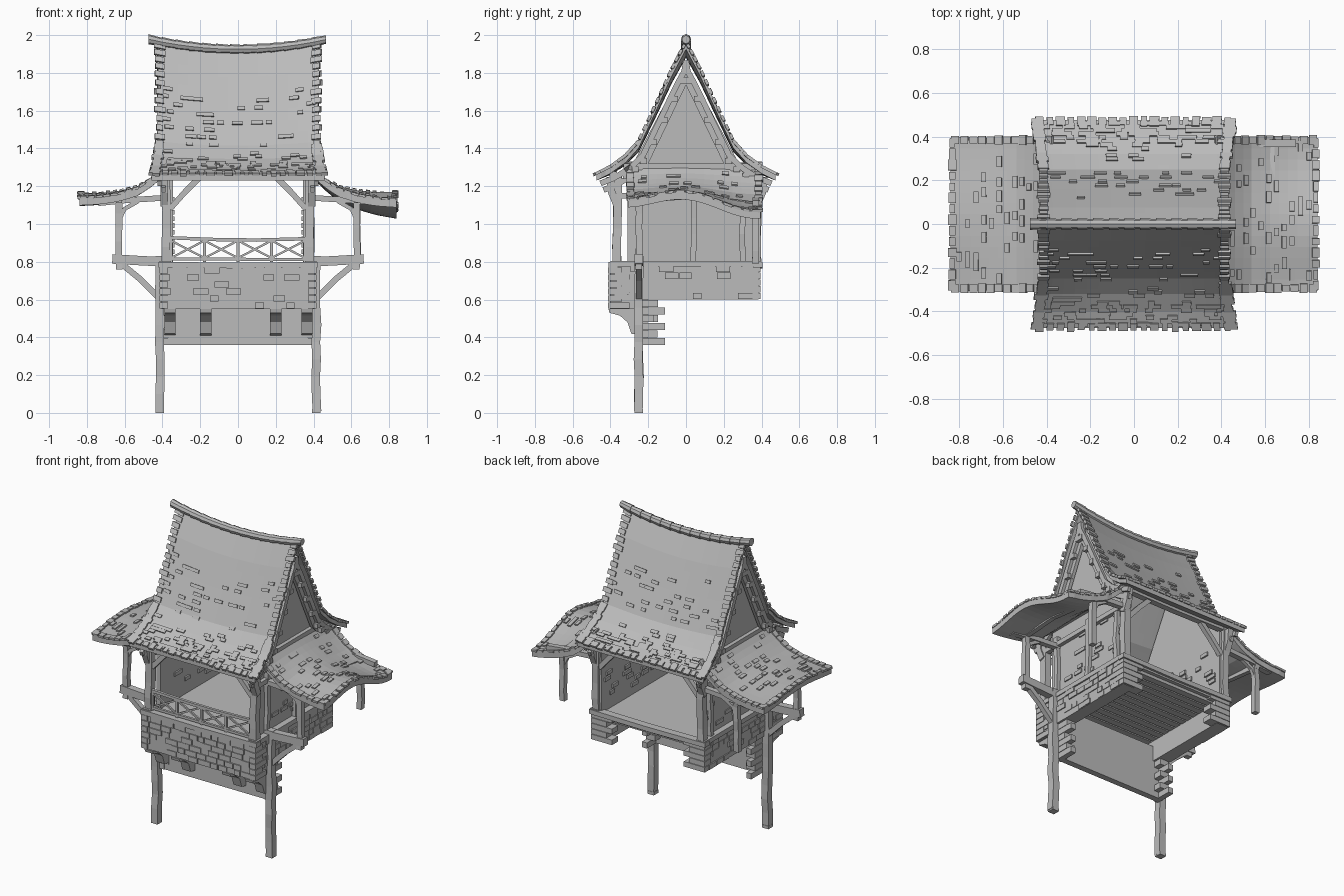
import bpy, bmesh, random
from math import sin, cos, pi
from mathutils import Vector as V

random.seed(4)
R = random.uniform
if "Cube" in bpy.data.objects:
    bpy.data.objects.remove(bpy.data.objects["Cube"])

grey = bpy.data.materials.new("plain grey")
grey.use_nodes = True
COLOUR = (0.5, 0.5, 0.5, 1)
grey.diffuse_color = COLOUR
grey.node_tree.nodes["Principled BSDF"].inputs["Base Color"].default_value = COLOUR

parts = {}


def mesh(name):
    return parts.setdefault(name, bmesh.new())


def loft(name, rings):
    """Skin a list of equal rings and cap both ends."""
    bm = mesh(name)
    rows = [[bm.verts.new(p) for p in ring] for ring in rings]
    n = len(rows[0])
    for a, b in zip(rows, rows[1:]):
        for i in range(n):
            bm.faces.new((a[i], a[(i + 1) % n], b[(i + 1) % n], b[i]))
    bm.faces.new(rows[0][::-1])
    bm.faces.new(rows[-1])


def frame_box(name, o, a, b, c):
    """Box centred on o with half axes a, b, c."""
    loft(name, [[o + i * a + j * b + k * c for i, j in ((-1, -1), (1, -1), (1, 1), (-1, 1))]
                for k in (-1, 1)])


def box(name, x0, x1, y0, y1, z0, z1):
    frame_box(name, V(((x0 + x1) / 2, (y0 + y1) / 2, (z0 + z1) / 2)),
              V(((x1 - x0) / 2, 0, 0)), V((0, (y1 - y0) / 2, 0)), V((0, 0, (z1 - z0) / 2)))


def beam(name, points, w, h=None, wobble=0.0):
    """Timber with a rectangular section along a path."""
    pts = [V(p) for p in points]
    h = h or w
    rings = []
    for i, p in enumerate(pts):
        d = (pts[min(i + 1, len(pts) - 1)] - pts[max(i - 1, 0)]).normalized()
        side = d.cross(V((0, 1, 0) if abs(d.y) < 0.8 else (0, 0, 1))).normalized()
        up = side.cross(d)
        p = p + V((R(-1, 1), R(-1, 1), 0)) * wobble
        rings.append([p + side * i * w / 2 + up * j * h / 2 for i, j in ((-1, -1), (1, -1), (1, 1), (-1, 1))])
    loft(name, rings)


def rough_post(name, x, y, z0, z1, w, n=5):
    beam(name, [(x, y, z0 + (z1 - z0) * i / n) for i in range(n + 1)], w, wobble=0.004)


def extrude_x(name, profile, x0, x1):
    loft(name, [[V((x, y, z)) for y, z in profile] for x in (x0, x1)])


def sample(profile, t):
    f = min(max(t, 0), 0.9999) * (len(profile) - 1)
    i = int(f)
    return V(profile[i]).lerp(V(profile[i + 1]), f - i)


# Roof surfaces, each as a function of two parameters
MAIN = [(0, 1.915), (.075, 1.78), (.16, 1.6), (.25, 1.415), (.32, 1.345), (.40, 1.295), (.475, 1.265)]
SIDE = [(.37, 1.325), (.44, 1.255), (.53, 1.20), (.63, 1.175), (.73, 1.165), (.84, 1.165)]


def main_roof(s):
    def f(u, t):
        y, z = sample(MAIN, t)
        width = .425 + .03 * max(0, t - .5) * 2
        return V((u * width, s * y, z + .045 * u * u * (1 - t)))
    return f


def side_roof(s):
    def f(u, t):
        x, z = sample(SIDE, t)
        y = .045 + .35 * u
        drop = .035 + .03 * u - .035 * cos(y * 9) if s > 0 else .015 - .015 * cos(y * 8)
        return V((s * x, y, z - t * drop))
    return f


def sheet(name, f, nu, nt, thick):
    """Thick curved roof sheet with slightly uneven edges."""
    bm = mesh(name)
    top, low = [], []
    for i in range(nu + 1):
        for j in range(nt + 1):
            edge = R(-.006, .012) if i in (0, nu) else 0
            p = f((2 * i / nu - 1) * (1 + edge), j / nt)
            top.append(bm.verts.new(p))
            low.append(bm.verts.new(p - V((0, 0, thick))))
    m = nt + 1
    for i in range(nu):
        for j in range(nt):
            q = (i * m + j, i * m + j + 1, (i + 1) * m + j + 1, (i + 1) * m + j)
            bm.faces.new([top[k] for k in q])
            bm.faces.new([low[k] for k in reversed(q)])
    rim = [i * m for i in range(nu)] + [nu * m + j for j in range(nt)]
    rim += [i * m + nt for i in range(nu, 0, -1)] + [j for j in range(nt, 0, -1)]
    for a, b in zip(rim, rim[1:] + rim[:1]):
        bm.faces.new((top[a], top[b], low[b], low[a]))


def shingle(name, f, u, t, w, l, h=.006):
    """Small slab lying on a roof surface."""
    o = f(u, t)
    a = (f(u + .02, t) - f(u - .02, t)).normalized()
    b = (f(u, min(t + .02, 1)) - f(u, max(t - .02, 0))).normalized()
    n = a.cross(b).normalized()
    n = n if n.z > 0 else -n
    frame_box(name, o + n * .002, a * w / 2, b * l / 2, n * h)


for s in (-1, 1):
    f = main_roof(s)
    sheet("main_roof", f, 16, 18, .035)
    for side in (-1, 1):
        for k in range(24):
            shingle("main_shingles", f, side * .975, (k + .5) / 24, R(.035, .065), .03, .008)
    for k in range(19):
        shingle("main_shingles", f, -.95 + k * .105, .985, R(.025, .045), R(.03, .05), .008)
    for k in range(110):
        t = random.choice((R(.25, .5), R(.6, .97), R(.75, .97)))
        shingle("main_shingles", f, R(-.92, .92), round(t * 28) / 28, R(.03, .06), .02)
    g = side_roof(s)
    sheet("side_roof", g, 14, 12, .04)
    for side in (-1, 1):
        for k in range(13):
            shingle("side_shingles", g, side * .97, (k + .5) / 13, R(.03, .045), .036, .007)
    for k in range(14):
        shingle("side_shingles", g, -.93 + k * .143, .985, R(.03, .05), R(.02, .04), .007)
    for k in range(40):
        shingle("side_shingles", g, R(-.9, .9), round(R(.15, .95) * 14) / 14, R(.03, .055), .022)

# Ridge of overlapping round tiles
for k in range(13):
    ends = []
    for q in (k, k + 1.1):
        x = -.475 + .935 * q / 13
        r = .027 if q == k else .022
        z = 1.925 + .05 * (x / .46) ** 2
        ends.append([V((x, r * cos(a * pi / 4), z + r * sin(a * pi / 4))) for a in range(8)])
    loft("ridge_tiles", ends)

# Walls, gables and timber frame, mirrored left and right
WALL = [(-.31, .78), (.38, .78), (.38, 1.24), (.28, 1.32), (0, 1.85), (-.28, 1.32), (-.31, 1.27)]
for s in (-1, 1):
    extrude_x("side_wall", WALL, s * .345, s * .375)
    for y in (-.365, .375):
        rough_post("frame_post", s * .38, y, .78, 1.27, .045)
        beam("corner_brace", [(s * .36, y, 1.08), (s * .28, y, 1.17), (s * .2, y, 1.25)], .03)
        beam("eave_bracket", [(s * .39, y, 1.1), (s * .39, y * 1.08, 1.17), (s * .39, y * 1.1, 1.25)], .04)
    for y in (-.25, .04, .3):
        rough_post("wall_post", s * .385, y, .78, 1.2, .03)
    beam("gable_beam", [(s * .385, -.33, 1.29), (s * .385, .38, 1.29)], .03, .06)
    beam("wall_plate", [(s * .385, -.4, .79), (s * .385, .4, .79)], .06, .03)
    beam("wall_plate", [(s * .385, -.4, 1.15), (s * .385, .4, 1.15)], .03, .03)
    for k in range(20):
        y, z = R(-.2, .33), .84 + .035 * random.randrange(9)
        w = R(.02, .035)
        box("wall_bricks", s * .335, s * .382, y - w, y + w, z, z + .024)
    # Barge boards following the roof, with small clips
    for d in (-1, 1):
        path = [sample(MAIN, k / 14) for k in range(15)]
        for inset, x in ((.05, .415), (.085, .395)):
            beam("barge_board", [(s * x, d * max(p.x - inset * .45, 0), p.y - inset) for p in path], .022, .03)
        for k in range(1, 8):
            p = sample(MAIN, k / 9.5)
            box("barge_clips", s * .385, s * .43, d * p.x - d * .055, d * p.x - d * .02, p.y - .085, p.y - .055)

    # Side roof supports
    x = s * .63
    for y in (-.25, .37):
        rough_post("side_post", x, y, .76 if y < 0 else .79, 1.13, .035)
        beam("side_roof_beam", [(s * .37, y, 1.14), (s * .6, y, 1.125), (s * .74, y, 1.11)], .03, .035)
        beam("side_bracket", [(x, y, 1.02), (s * .6, y, 1.08), (s * .53, y, 1.12)], .022)
    beam("side_purlin", [(x, -.28, 1.125), (x, 0, 1.145), (x, .39, 1.1)], .03)
    beam("side_arm", [(s * .38, -.25, .8), (s * .5, -.25, .805), (s * .665, -.25, .815)], .05, .045)
    beam("side_strut", [(s * .41, -.25, .6), (s * .52, -.25, .71), (s * .63, -.25, .8)], .032)
    rough_post("leg", s * .415, -.25, .01, .83, .046, 9)
    box("leg_foot", s * .392, s * .438, -.273, -.227, 0, .02)

    # Stone base sides with quoins at the back
    box("base_side", s * .32, s * .405, -.3, .385, .6, .78)
    for k in range(5):
        z = .602 + .036 * k
        y = -.38 + R(0, .03)
        while y < .33:
            w = R(.04, .08)
            if R(0, 1) < .65:
                box("base_bricks", s * .36, s * R(.408, .414), y, y + w, z, z + .032)
            y += w + .006
        depth = .3 if k % 2 else .26
        box("base_quoins", s * depth, s * .412, .33, .395, z, z + .033)
    # Quoins of the hanging wall
    for k in range(6):
        z = .36 + .04 * k
        box("hanging_quoins", s * (.33 if k % 2 else .36), s * .395, -.25, R(-.17, -.14) if k % 2 else -.11, z, z + .037)

# Floor, planks beneath it and sills
box("floor", -.39, .39, -.4, .39, .755, .785)
for k in range(12):
    y = -.26 + k * .053
    box("floor_planks", -.33, .33, y, y + .043, .735, .757)
for y in (-.385, .38):
    beam("floor_sill", [(-.42, y, .785), (0, y, .78), (.42, y, .785)], .03, .05)
    beam("top_beam", [(-.42, y, 1.262), (0, y, 1.257), (.42, y, 1.262)], .03, .04)

# Front stone parapet
box("base_front", -.405, .405, -.402, -.27, .55, .78)
for k in range(6):
    z, x = .552 + .037 * k, -.415 + R(0, .01)
    while x < .36:
        w = R(.04, .09)
        if R(0, 1) < .72:
            box("base_bricks", x, min(x + w, .415), R(-.412, -.406), -.38, z, z + .033)
        x += w + .006
    for s in (-1, 1):
        box("base_quoins", s * .37, s * .415, -.412, -.3 - .04 * (k % 2), z, z + .033)

# Hanging wall and curved corbels
box("hanging_wall", -.37, .37, -.245, -.205, .36, .7)
CORBEL = [(-.24, .55), (-.41, .55), (-.405, .53), (-.35, .515), (-.31, .48), (-.29, .42), (-.24, .41)]
for x in (-.36, -.17, .2, .365):
    extrude_x("corbel", CORBEL, x - .03, x + .03)

# Cross-braced railing
Y = -.375
beam("railing", [(-.36, Y, .927), (-.1, Y, .917), (.1, Y, .915), (.36, Y, .922)], .018)
beam("railing", [(-.36, Y, .815), (.36, Y, .812)], .016)
for k in range(5):
    x = -.355 + k * .1775
    beam("railing", [(x, Y, .8), (x, Y, .922)], .014)
    if k < 4:
        for a, b in ((.82, .912), (.912, .82)):
            beam("railing", [(x, Y, a), (x + .1775, Y, b)], .011)

# Turn every part into an object
for name, bm in parts.items():
    bmesh.ops.recalc_face_normals(bm, faces=bm.faces)
    data = bpy.data.meshes.new(name)
    bm.to_mesh(data)
    bm.free()
    data.materials.append(grey)
    bpy.context.collection.objects.link(bpy.data.objects.new(name, data))
